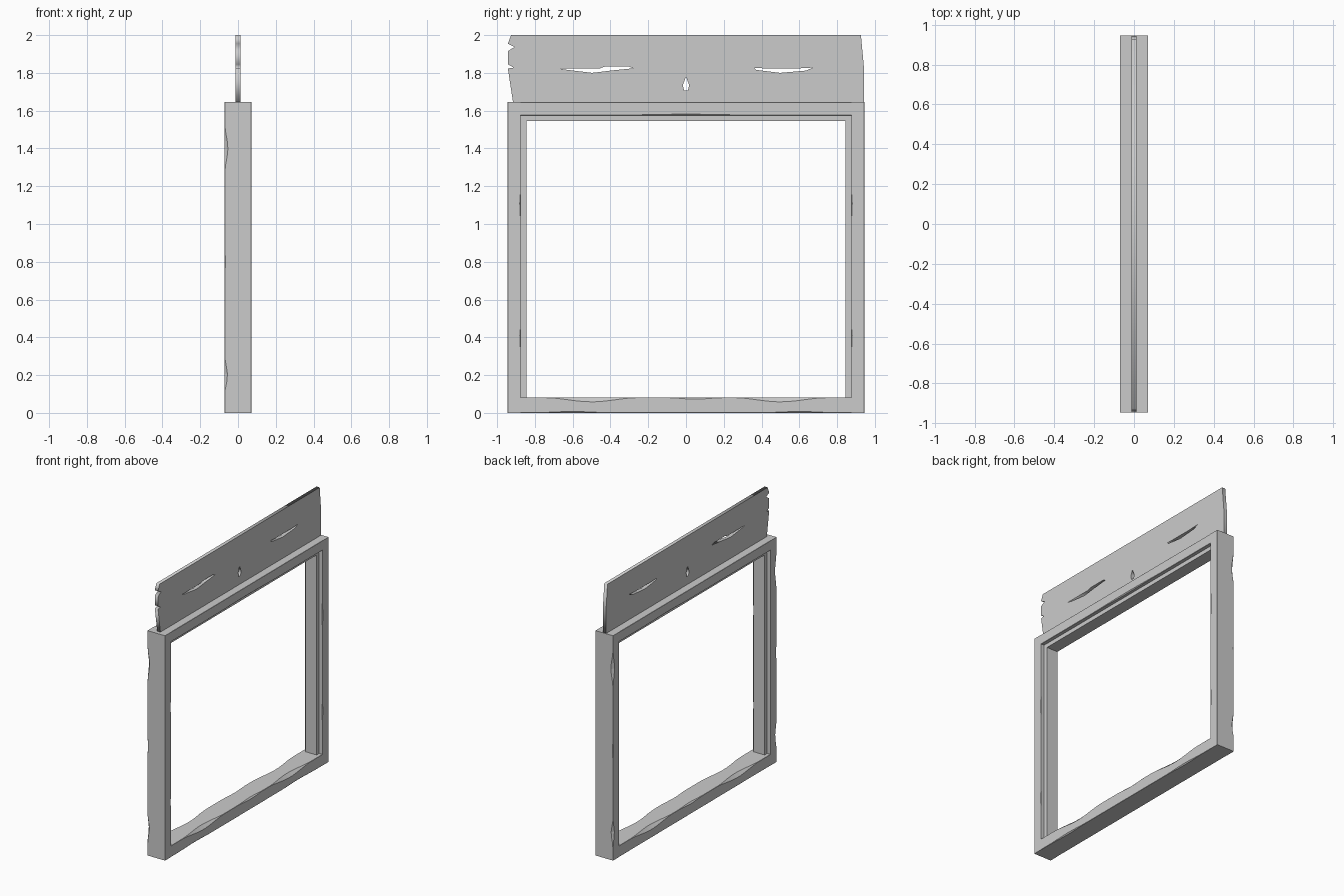
import bpy, bmesh, math

if "Cube" in bpy.data.objects:
    bpy.data.objects.remove(bpy.data.objects["Cube"])

wood = bpy.data.materials.new("weathered grey")
wood.diffuse_color = (0.6, 0.6, 0.6, 1)
wood.use_nodes = True
wood.node_tree.nodes["Principled BSDF"].inputs["Base Color"].default_value = wood.diffuse_color


def add_mesh(name, bm):
    bmesh.ops.recalc_face_normals(bm, faces=bm.faces[:])
    me = bpy.data.meshes.new(name)
    bm.to_mesh(me)
    bm.free()
    me.materials.append(wood)
    ob = bpy.data.objects.new(name, me)
    bpy.context.collection.objects.link(ob)
    return ob


def worn_beam(name, axis, centre, half_v, start, end, dents, steps=40):
    """Beam 0.14 deep in x, running along z or y, with edges worn away.
    dents: corner (sign x, sign v) -> list of (position, half width, depth)."""
    bm = bmesh.new()
    rings = []
    hu = 0.071
    for i in range(steps + 1):
        t = start + (end - start) * i / steps
        ring = []
        for k, (su, sv) in enumerate([(1, 1), (-1, 1), (-1, -1), (1, -1)]):
            c = 0.0015
            for pos, w, d in dents.get((su, sv), []):
                f = abs(t - pos) / w
                if f < 1:
                    c += d * (0.5 + 0.5 * math.cos(math.pi * f))
            pts = [(su * hu, sv * (half_v - c)), (su * (hu - c), sv * half_v)]
            if k % 2:
                pts.reverse()
            for u, v in pts:
                co = (u, centre + v, t) if axis == 'z' else (u, t, centre + v)
                ring.append(bm.verts.new(co))
        rings.append(ring)
    for a, b in zip(rings, rings[1:]):
        for j in range(8):
            n = (j + 1) % 8
            bm.faces.new((a[j], a[n], b[n], b[j]))
    bm.faces.new(rings[0])
    bm.faces.new(rings[-1])
    return add_mesh(name, bm)


def box(name, lo, hi):
    bm = bmesh.new()
    bmesh.ops.create_cube(bm, size=1)
    for v in bm.verts:
        v.co = [(l + h) / 2 + c * (h - l) for c, l, h in zip(v.co, lo, hi)]
    return add_mesh(name, bm)


# Posts and the rebate strips on their inner faces
for s, side in ((-1, "left"), (1, "right")):
    worn_beam(side + "_post", 'z', s * 0.91, 0.035, 0, 1.645, {
        (-1, s): [(1.4, 0.13, 0.016), (0.2, 0.1, 0.014), (0.8, 0.06, 0.004)],
        (1, -s): [(0.4, 0.06, 0.004), (1.1, 0.08, 0.004)]})
    ys = sorted((s * 0.845, s * 0.876))
    box(side + "_strip", (-0.045, ys[0], 0.07), (0.045, ys[1], 1.576))

# Top rail with its strip
worn_beam("top_rail", 'y', 1.61, 0.035, -0.876, 0.876,
          {(1, -1): [(0, 0.4, 0.005)], (-1, -1): [(0.3, 0.3, 0.005)]})
box("top_strip", (-0.045, -0.846, 1.545), (0.045, 0.846, 1.576))

# Worn sill
sill_dents = [(-0.5, 0.25, 0.022), (0.5, 0.25, 0.022), (0.05, 0.15, 0.008)]
worn_beam("sill", 'y', 0.041, 0.041, -0.876, 0.876, {
    (1, 1): sill_dents, (-1, 1): sill_dents,
    (1, -1): [(-0.6, 0.2, 0.006), (0.6, 0.2, 0.006)]})

# Cracked board above the frame, with two slits and a drop-shaped hole
outline = [(-0.915, 1.64), (-0.943, 1.823), (-0.912, 1.828), (-0.943, 1.845),
           (-0.943, 1.915), (-0.908, 1.937), (-0.943, 1.955), (-0.926, 2.0),
           (0.926, 2.0), (0.942, 1.83), (0.942, 1.64)]
left_slit = [(-0.672, 1.824), (-0.455, 1.824), (-0.43, 1.833), (-0.3, 1.833),
             (-0.28, 1.824), (-0.4, 1.812), (-0.497, 1.8), (-0.645, 1.818)]
right_slit = [(0.36, 1.826), (0.42, 1.824), (0.6, 1.824), (0.672, 1.828),
              (0.635, 1.812), (0.497, 1.8), (0.37, 1.816)]
drop = [(0, 1.78), (0.017, 1.735), (0.01, 1.707), (-0.01, 1.707), (-0.017, 1.735)]
cu = bpy.data.curves.new("top_board", 'CURVE')
cu.dimensions = '2D'
cu.fill_mode = 'BOTH'
cu.extrude = 0.013
for pts in (outline, left_slit, right_slit, drop):
    sp = cu.splines.new('POLY')
    sp.points.add(len(pts) - 1)
    for p, (y, z) in zip(sp.points, pts):
        p.co = (y, z, 0, 1)
    sp.use_cyclic_u = True
cu.materials.append(wood)
board = bpy.data.objects.new("top_board", cu)
board.rotation_euler = (math.pi / 2, 0, math.pi / 2)
bpy.context.collection.objects.link(board)
bpy.context.view_layer.objects.active = board
board.select_set(True)
bpy.ops.object.convert(target='MESH')
